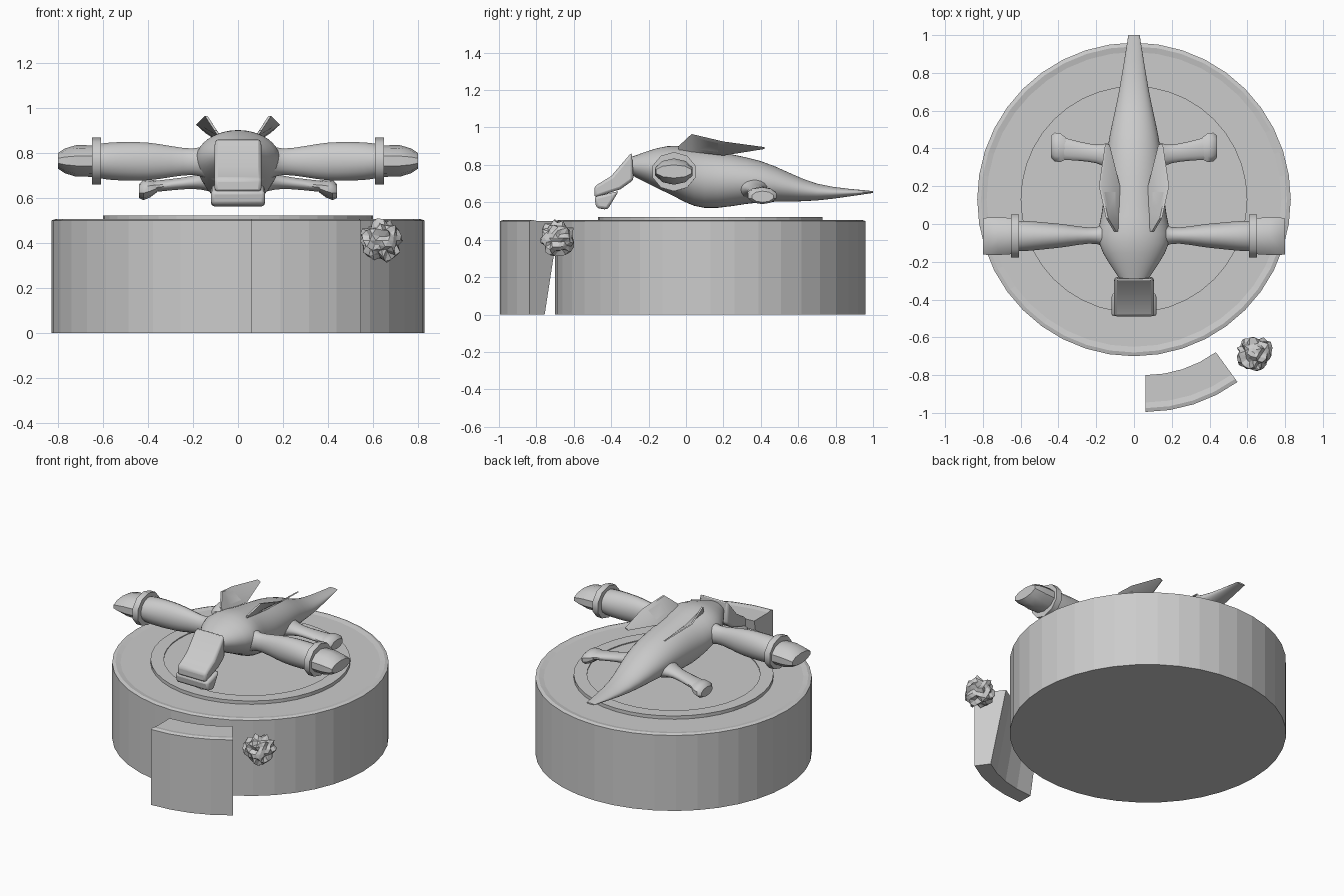
import bpy, bmesh, math, random
from math import cos, sin, tau, radians
from mathutils import Vector

cube = bpy.data.objects.get("Cube")
if cube:
    bpy.data.objects.remove(cube, do_unlink=True)

shade = (.6, .6, .6, 1)
grey = bpy.data.materials.new("plain_grey")
grey.use_nodes = True
grey.diffuse_color = shade
grey.node_tree.nodes["Principled BSDF"].inputs["Base Color"].default_value = shade


def finish(name, bm, smooth_angle=None):
    bmesh.ops.recalc_face_normals(bm, faces=bm.faces)
    mesh = bpy.data.meshes.new(name)
    bm.to_mesh(mesh)
    bm.free()
    mesh.materials.append(grey)
    obj = bpy.data.objects.new(name, mesh)
    bpy.context.collection.objects.link(obj)
    if smooth_angle:
        bpy.ops.object.select_all(action='DESELECT')
        obj.select_set(True)
        bpy.context.view_layer.objects.active = obj
        bpy.ops.object.shade_smooth_by_angle(angle=radians(smooth_angle))
    return obj


def skin(name, rings, smooth_angle=None):
    """Join equal rings of points with quads and cap both ends."""
    bm = bmesh.new()
    rows = [[bm.verts.new(point) for point in ring] for ring in rings]
    for row, following in zip(rows, rows[1:]):
        for i in range(len(row)):
            bm.faces.new((row[i - 1], row[i], following[i], following[i - 1]))
    bm.faces.new(rows[0])
    bm.faces.new(rows[-1])
    return finish(name, bm, smooth_angle)


def both_sides(name, rings, smooth_angle=None):
    for label, side in (("left", 1), ("right", -1)):
        mirrored = [[(side * x, y, z) for x, y, z in ring] for ring in rings]
        skin(label + "_" + name, mirrored, smooth_angle)


def flowing(stations, steps=4):
    """Fill in stations along a smooth curve through the given ones."""
    keys = [Vector(station) for station in stations]
    keys = [keys[0]] + keys + [keys[-1]]
    result = []
    for before, start, end, after in zip(keys, keys[1:], keys[2:], keys[3:]):
        pull_in, pull_out = (end - before) / 2, (after - start) / 2
        for step in range(steps):
            t = step / steps
            blend = t * t * (3 - 2 * t)
            result.append(start.lerp(end, blend) + pull_in * t * (1 - t) ** 2
                          - pull_out * t * t * (1 - t))
    return result + [keys[-1]]


def limb(name, root, tip, stations, sides=16):
    """Sideways pair of tubes; each station is x, half depth, half height."""
    root, tip = Vector(root), Vector(tip)
    rings = []
    for x, depth, height in stations:
        centre = root.lerp(tip, (x - root.x) / (tip.x - root.x))
        turns = [tau * (i + .5) / sides for i in range(sides)]
        rings.append([(x, centre.y + depth * cos(a), centre.z + height * sin(a)) for a in turns])
    both_sides(name, rings, 40)


def slab(name, profile, half_width):
    """Side profile given width and softened edges."""
    obj = skin(name, [[(x, y, z) for y, z in profile] for x in (-half_width, half_width)], 35)
    bevel = obj.modifiers.new("soft_edges", 'BEVEL')
    bevel.width = .015
    bevel.segments = 2


def lathe(name, profile, centre, angles):
    cx, cy = centre
    return skin(name, [[(cx + r * cos(a), cy + r * sin(a), z) for r, z in profile] for a in angles])


# Round plinth: stacked discs with a stepped top
rim = [(.83, 0), (.83, .5), (.81, .506), (.78, .5)]
dais = [(.6, .5), (.6, .522), (.52, .522), (.52, .516)]
circle = [tau * i / 40 for i in range(40)]
skin("plinth", [[(r * cos(a), .13 + r * sin(a), z) for a in circle] for r, z in rim + dais])

# Loose plinth segment with a slanted inner face
lathe("plinth_segment", rim + [(.635, .5), (.73, 0)], (.06, -.165),
      [radians(9 * i - 90) for i in range(5)])

# Crumpled boulder
random.seed(4)
bm = bmesh.new()
bmesh.ops.create_icosphere(bm, subdivisions=3, radius=.09)
for vert in bm.verts:
    vert.co = vert.co * random.uniform(.78, 1.16) + Vector((.64, -.685, .41))
finish("boulder", bm)

# Fuselage from neck to tail: y, half width, bottom, top
fuselage = [(-.3, .07, .75, .84), (-.1, .185, .65, .9), (.1, .165, .57, .88),
            (.4, .14, .6, .82), (.7, .08, .61, .7), (1, .03, .65, .66)]
rings = []
for y, width, low, high in flowing(fuselage):
    widest = low + (high - low) * .5
    rings.append([(width * cos(a), y, widest + (high - low) / 2 * sin(a)) for a in circle])
skin("fuselage", rings, 50)

# Slanted head shield and lower jaw
slab("head", [(-.29, .868), (-.4, .74), (-.49, .685), (-.49, .625),
              (-.35, .67), (-.28, .72)], .105)
slab("jaw", [(-.36, .66), (-.49, .63), (-.48, .57), (-.42, .56)], .12)

# Wings: swelling arm, six-sided collar and flattened tip
wing_root, wing_end = (.1, -.06, .76), (.8, -.065, .765)
limb("wing_arm", wing_root, wing_end,
     flowing([(.1, .11, .1), (.2, .045, .06), (.4, .065, .085), (.56, .08, .085), (.65, .08, .07)]))
limb("wing_collar", wing_root, wing_end, [(.61, .12, .105), (.65, .12, .105)], 10)
limb("wing_tip", wing_root, wing_end,
     [(.64, .1, .07), (.72, .105, .07), (.77, .105, .055), (.8, .1, .035)], 10)

# Rear legs with flared feet
limb("leg", (.1, .355, .68), (.38, .4, .65),
     flowing([(.1, .09, .06), (.2, .05, .03), (.38, .06, .025)]))
limb("foot", (.36, .4, .65), (.44, .41, .63),
     [(.36, .06, .025), (.39, .08, .04), (.42, .08, .045), (.44, .06, .03)], 10)

# Swept fins: y, then inner and outer edge as x, z
fins = [(-.04, .08, .87, .1, .9), (.03, .085, .87, .142, .965), (.2, .08, .85, .18, .925),
        (.42, .135, .885, .147, .895)]
thin = .006
both_sides("fin", [[(inner - thin, y, low), (outer - thin, y, high),
                    (outer + thin, y, high), (inner + thin, y, low)]
                   for y, inner, low, outer, high in fins], 40)
